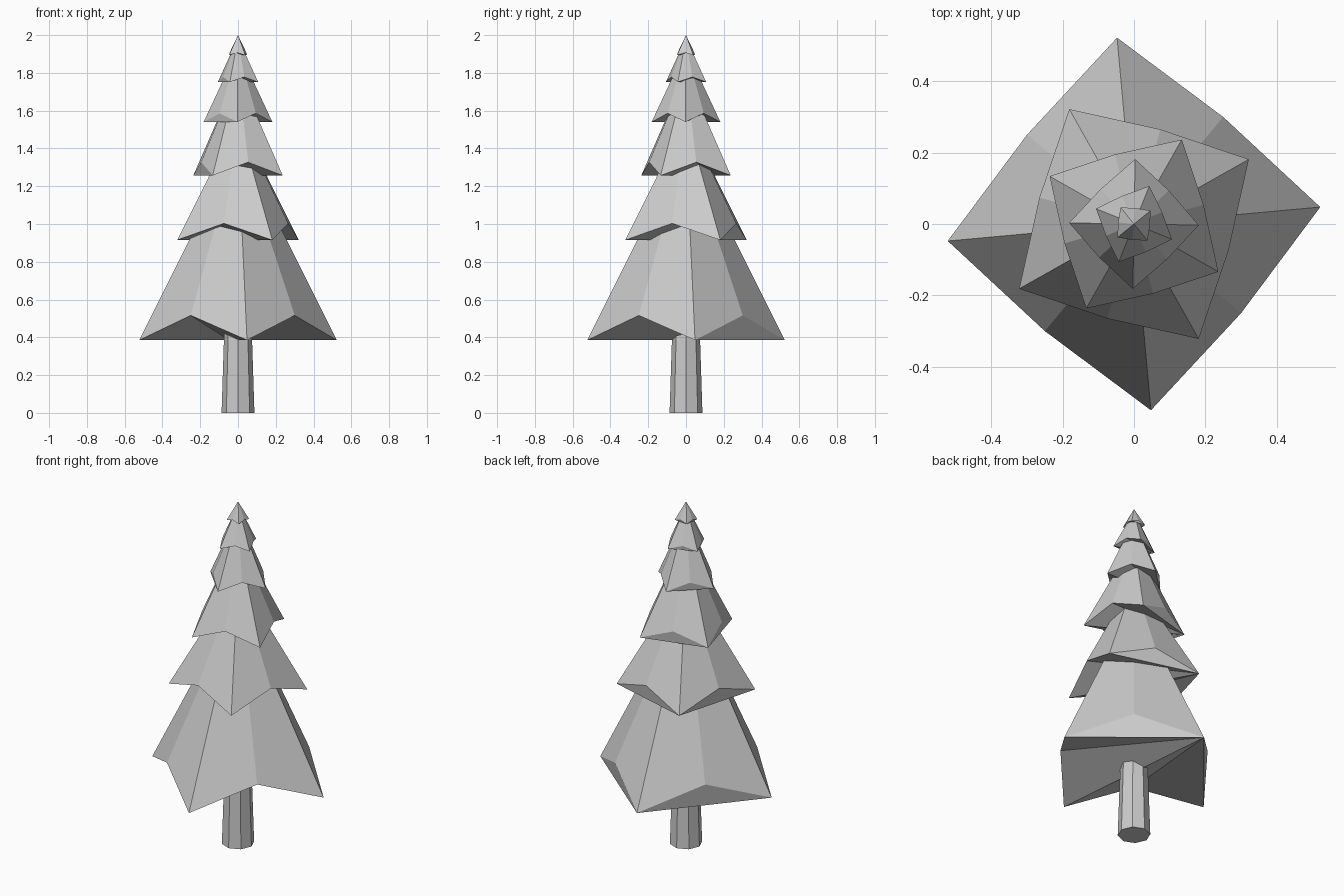
import bpy, bmesh
from math import sin, cos, radians

if "Cube" in bpy.data.objects:
    bpy.data.objects.remove(bpy.data.objects["Cube"])


def finish(name, bm):
    me = bpy.data.meshes.new(name)
    bm.to_mesh(me)
    bm.free()
    bpy.context.collection.objects.link(bpy.data.objects.new(name, me))


# Trunk: tapered octagon
bm = bmesh.new()
rings = []
for r, z in ((0.087, 0.0), (0.069, 0.56)):
    rings.append([bm.verts.new((r * cos(radians(45 * i)), r * sin(radians(45 * i)), z))
                  for i in range(8)])
for i in range(8):
    j = (i + 1) % 8
    bm.faces.new((rings[0][i], rings[0][j], rings[1][j], rings[1][i]))
bm.faces.new(rings[0][::-1])
bm.faces.new(rings[1])
finish("trunk", bm)


def foliage_tier(name, angle, radius, z, lift, apex):
    """Four-cornered cone with raised points between the corners."""
    bm = bmesh.new()
    rim = []
    for i in range(8):
        a = radians(angle + 45 * i)
        r = radius * (0.745 if i % 2 else 1)
        rim.append(bm.verts.new((r * cos(a), r * sin(a), z + (lift if i % 2 else 0))))
    top = bm.verts.new((0, 0, apex))
    for i in range(8):
        bm.faces.new((rim[i], rim[(i + 1) % 8], top))
    # Folded underside fanned from the first corner
    for i in range(1, 7):
        bm.faces.new((rim[0], rim[i + 1], rim[i]))
    finish(name, bm)


# Foliage tiers from bottom to top: angle, radius, rim height, lift, apex
tiers = [
    (95.2, 0.525, 0.385, 0.131, 1.43),
    (119.4, 0.37, 0.915, 0.088, 1.56),
    (150.5, 0.272, 1.257, 0.07, 1.80),
    (179, 0.182, 1.54, 0.046, 1.93),
    (158, 0.115, 1.752, 0.026, 1.985),
    (129, 0.06, 1.895, 0.012, 2.0),
]
for n, t in enumerate(tiers, 1):
    foliage_tier(f"foliage_tier_{n}", *t)
